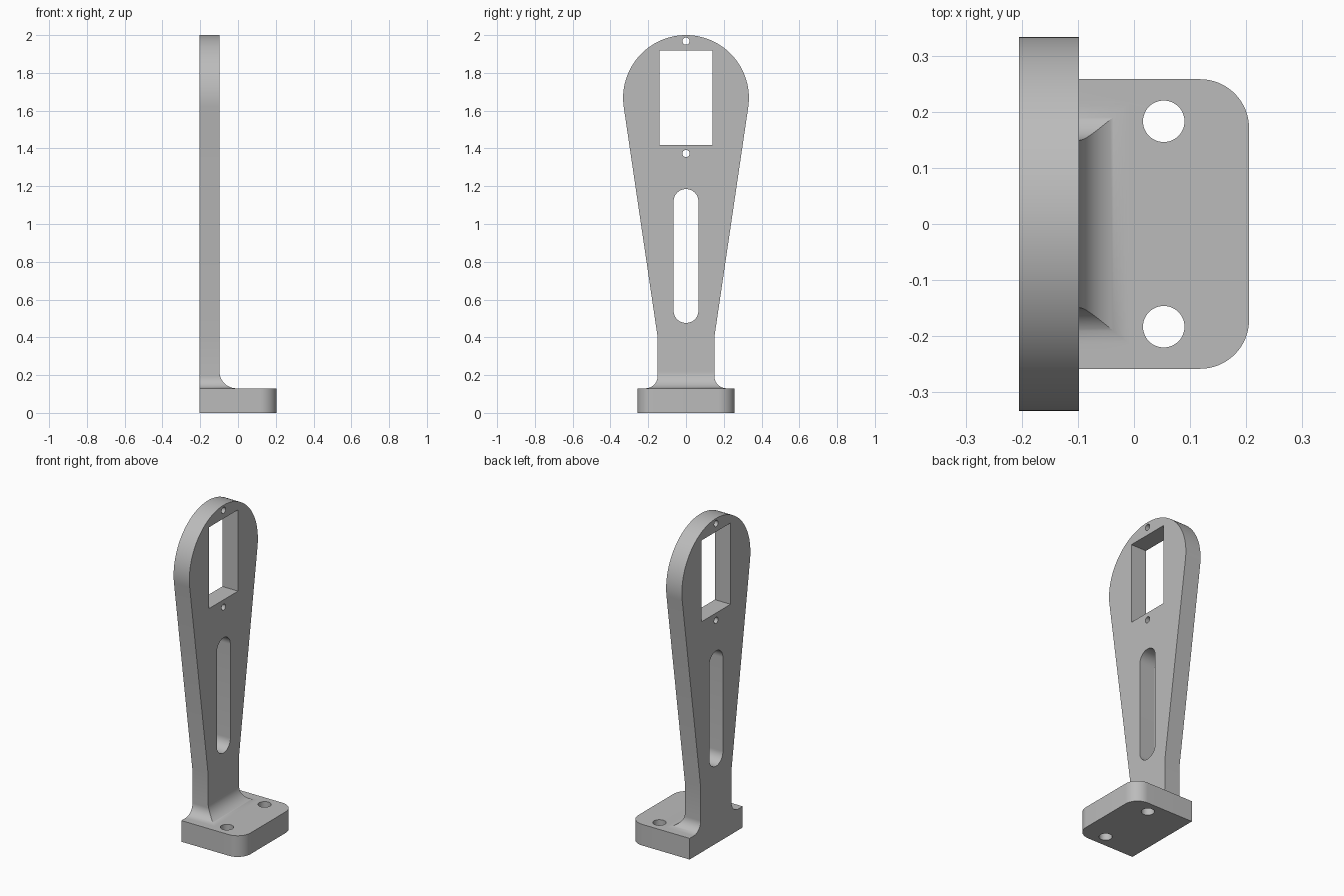
import bpy, bmesh, math

if "Cube" in bpy.data.objects:
    bpy.data.objects.remove(bpy.data.objects["Cube"])

BACK, FACE, TIP = -0.205, -0.098, 0.205   # x of rear, upright face, base end
BASE_H, NECK = 0.13, 0.15
FILLET_X, FILLET_Y = 0.09, 0.065

grey = bpy.data.materials.new("plain grey")
grey.use_nodes = True
colour = (0.5, 0.5, 0.5, 1)
grey.diffuse_color = colour
grey.node_tree.nodes["Principled BSDF"].inputs["Base Color"].default_value = colour


def arc(cx, cy, r, start, end, n=32):
    """Points along an arc, angles in radians."""
    return [(cx + r * math.cos(start + (end - start) * i / n),
             cy + r * math.sin(start + (end - start) * i / n)) for i in range(n + 1)]


def circle(cx, cy, r):
    return arc(cx, cy, r, 0, 2 * math.pi, 48)[:-1]


def slab(name, loops, low, high, place):
    """Flat outline with holes, thickened from low to high."""
    curve = bpy.data.curves.new(name, 'CURVE')
    curve.dimensions = '2D'
    curve.fill_mode = 'BOTH'
    curve.extrude = (high - low) / 2
    for pts in loops:
        spline = curve.splines.new('POLY')
        spline.points.add(len(pts) - 1)
        for p, (a, b) in zip(spline.points, pts):
            p.co = (a, b, 0, 1)
        spline.use_cyclic_u = True
    temp = bpy.data.objects.new(name + " outline", curve)
    bpy.context.collection.objects.link(temp)
    mesh = bpy.data.meshes.new_from_object(temp.evaluated_get(bpy.context.evaluated_depsgraph_get()))
    bpy.data.objects.remove(temp)
    mid = (low + high) / 2
    for v in mesh.vertices:
        v.co = place(v.co.x, v.co.y, v.co.z + mid)
    bm = bmesh.new()
    bm.from_mesh(mesh)
    bmesh.ops.remove_doubles(bm, verts=bm.verts, dist=1e-5)
    return finish(name, bm)


def finish(name, bm):
    bmesh.ops.recalc_face_normals(bm, faces=bm.faces)
    mesh = bpy.data.meshes.new(name)
    bm.to_mesh(mesh)
    bm.free()
    mesh.materials.clear()
    mesh.materials.append(grey)
    obj = bpy.data.objects.new(name, mesh)
    bpy.context.collection.objects.link(obj)
    return obj


# Base: square at the rear, rounded at the far corners, two bolt holes
half, corner = 0.258, 0.087
cx, cy = TIP - corner, half - corner
base_outline = ([(BACK, -half)] + arc(cx, -cy, corner, -math.pi / 2, 0, 16)
                + arc(cx, cy, corner, 0, math.pi / 2, 16) + [(BACK, half)])
base = slab("bracket", [base_outline] + [circle(0.053, s * 0.183, 0.037) for s in (-1, 1)],
            0, BASE_H, lambda a, b, c: (a, b, c))

# Upright: round head with tangent sides tapering to a straight neck
head_z, head_r, taper_z = 1.667, 0.333, 0.40
drop = taper_z - head_z
tangent = math.atan2(drop, NECK) + math.acos(head_r / math.hypot(NECK, drop))
neck_z = BASE_H + FILLET_X
outline = ([(-NECK, neck_z), (NECK, neck_z), (NECK, taper_z)]
           + arc(0, head_z, head_r, tangent, math.pi - tangent, 64) + [(-NECK, taper_z)])
window = [(-0.14, 1.418), (0.14, 1.418), (0.14, 1.918), (-0.14, 1.918)]
slot_r = 0.066
slot = (arc(0, 1.185 - slot_r, slot_r, 0, math.pi, 24)
        + arc(0, 0.476 + slot_r, slot_r, math.pi, 2 * math.pi, 24))
screws = [circle(0, z, 0.019) for z in (1.373, 1.968)]
upright = slab("upright", [outline, window, slot] + screws, BACK, FACE,
               lambda a, b, c: (c, a, b))

# Foot fillet: mitred concave flare between neck and base, flat at the rear
def flare(r, h):
    return r - math.sqrt(max(0, r * r - (r - h) ** 2)) if h < r else 0

bm = bmesh.new()
rings = []
steps = 24
heights = {FILLET_X * (1 - math.cos(math.pi / 2 * i / steps)) for i in range(steps + 1)}
for h in sorted(heights | {FILLET_Y}):
    x, y = FACE + flare(FILLET_X, h), NECK + flare(FILLET_Y, h)
    rings.append([bm.verts.new((px, py, BASE_H + h))
                  for px, py in ((BACK, -y), (x, -y), (x, y), (BACK, y))])
for low, high in zip(rings, rings[1:]):
    for i in range(4):
        j = (i + 1) % 4
        bm.faces.new((low[i], low[j], high[j], high[i]))
bm.faces.new(rings[0])
bm.faces.new(rings[-1])
foot = finish("foot_fillet", bm)

# Fuse the parts into one solid
for part in (foot, upright):
    mod = base.modifiers.new("fuse " + part.name, 'BOOLEAN')
    mod.operation = 'UNION'
    mod.solver = 'EXACT'
    mod.object = part
    bpy.context.view_layer.objects.active = base
    bpy.ops.object.modifier_apply(modifier=mod.name)
    bpy.data.objects.remove(part)

bpy.ops.object.select_all(action='DESELECT')
base.select_set(True)
bpy.context.view_layer.objects.active = base
bpy.ops.object.shade_smooth_by_angle(angle=math.radians(30))
